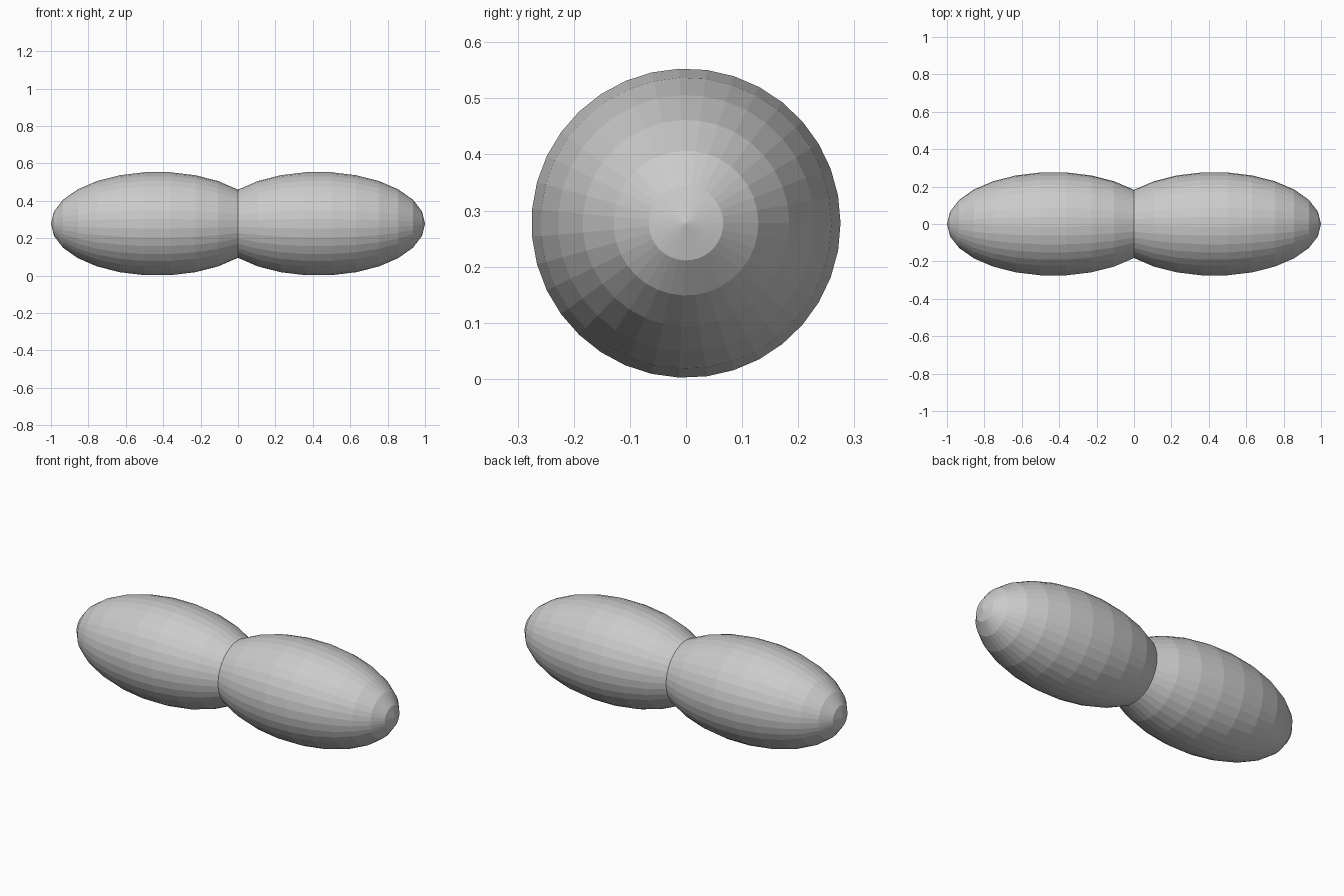
import bpy, math

if "Cube" in bpy.data.objects:
    bpy.data.objects.remove(bpy.data.objects["Cube"])

R, HALF_LEN, OFFSET = 0.2775, 0.57, 0.43


def lobe(name, side):
    # Flat-faced ellipsoid with its poles along x
    bpy.ops.mesh.primitive_uv_sphere_add(segments=35, ring_count=13, radius=1)
    ob = bpy.context.object
    ob.name = name
    ob.scale = (R, R, HALF_LEN)
    ob.rotation_euler = (0, side * math.pi / 2, 0)
    ob.location = (side * OFFSET, 0, R)
    bpy.ops.object.transform_apply(location=True, rotation=True, scale=True)
    bpy.ops.object.shade_flat()
    return ob


# Two overlapping lobes meeting at a pinched waist
lobe("right_lobe", 1)
lobe("left_lobe", -1)
